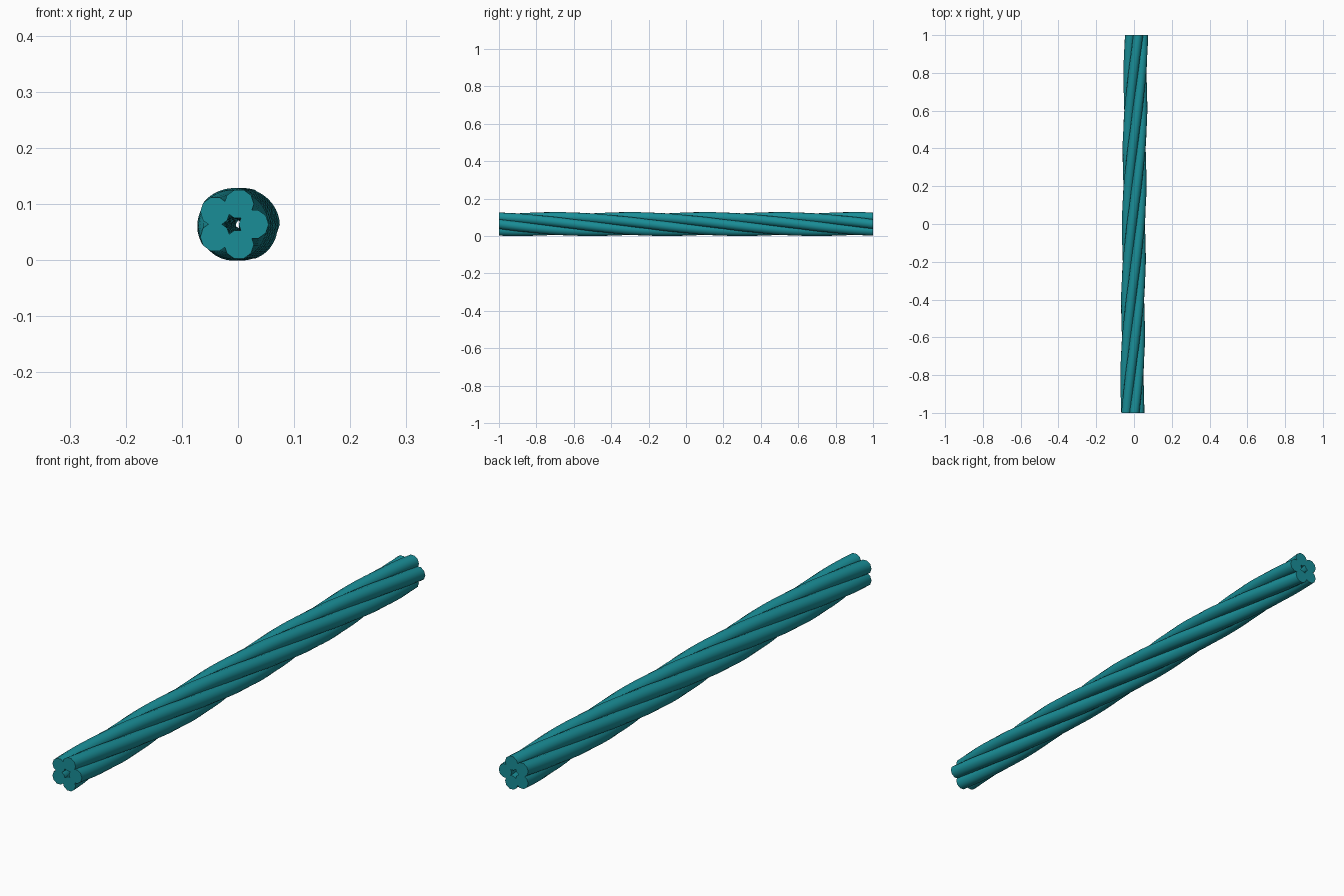
import bpy, bmesh
from math import sin, cos, pi, tau

if "Cube" in bpy.data.objects:
    bpy.data.objects.remove(bpy.data.objects["Cube"])

STRANDS = 5
SIDES = 10          # sides of each strand
STEPS = 60          # sections along the length
RING = 0.038        # strand centre distance from the rope axis
RAD = 0.0265        # strand radius
TURNS = 1.0         # full twists along the rope
DRIFT = 0.01        # slight sideways lean of the axis
HEIGHT = 0.064

mat = bpy.data.materials.new("teal")
mat.diffuse_color = (0.01, 0.27, 0.31, 1)
mat.use_nodes = True
mat.node_tree.nodes["Principled BSDF"].inputs["Base Color"].default_value = mat.diffuse_color


def strand(index):
    """One strand: a round section swept along a helix, capped flat at both ends."""
    bm = bmesh.new()
    rings = []
    for s in range(STEPS + 1):
        t = s / STEPS
        a = tau * index / STRANDS - tau * TURNS * t
        ax = DRIFT * (2 * t - 1)
        cx, cz = ax + RING * cos(a), HEIGHT + RING * sin(a)
        rings.append([bm.verts.new((cx + RAD * cos(a + tau * k / SIDES),
                                    2 * t - 1,
                                    cz + RAD * sin(a + tau * k / SIDES)))
                      for k in range(SIDES)])
    for lo, hi in zip(rings, rings[1:]):
        for k in range(SIDES):
            n = (k + 1) % SIDES
            bm.faces.new((lo[k], lo[n], hi[n], hi[k]))
    bm.faces.new(rings[0])
    bm.faces.new(rings[-1])
    bmesh.ops.recalc_face_normals(bm, faces=bm.faces[:])
    me = bpy.data.meshes.new("rope_strand")
    bm.to_mesh(me)
    bm.free()
    ob = bpy.data.objects.new(f"rope_strand_{index + 1}", me)
    bpy.context.collection.objects.link(ob)
    me.materials.append(mat)
    return ob


# Twisted strands around a hollow core
strands = [strand(i) for i in range(STRANDS)]

# Smooth sides, sharp end caps
bpy.ops.object.select_all(action='DESELECT')
for ob in strands:
    ob.select_set(True)
bpy.context.view_layer.objects.active = strands[0]
bpy.ops.object.shade_smooth_by_angle(angle=pi / 4)
